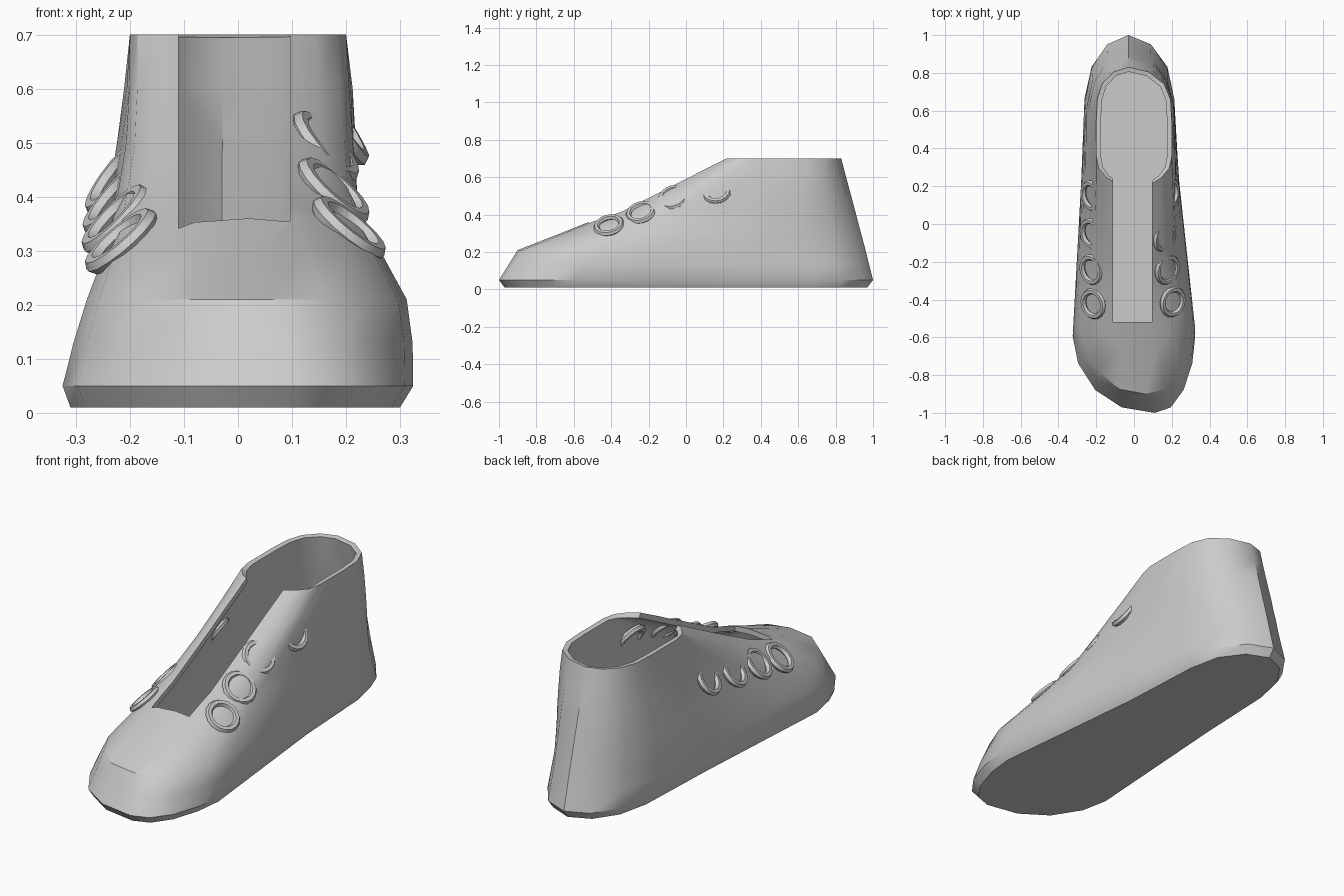
import bpy
import bmesh
from mathutils import Vector

cube = bpy.data.objects.get("Cube")
if cube:
    bpy.data.objects.remove(cube)

# Single plain grey
grey = bpy.data.materials.new("plain_grey")
grey.use_nodes = True
grey.diffuse_color = (0.6, 0.6, 0.6, 1)
grey.node_tree.nodes["Principled BSDF"].inputs["Base Color"].default_value = grey.diffuse_color


def lerp(a, b, t):
    return a + (b - a) * t


def activate(ob):
    bpy.ops.object.select_all(action="DESELECT")
    ob.select_set(True)
    bpy.context.view_layer.objects.active = ob


def finish(ob, name, angle):
    ob.name = ob.data.name = name
    ob.data.materials.clear()
    ob.data.materials.append(grey)
    activate(ob)
    bpy.ops.object.shade_smooth_by_angle(angle=angle)


# Half outline, toe to heel: share of width, share of length at sole and at collar
OUTLINE = [(0, 0, 0), (0.4, 0.015, 0.01), (0.72, 0.06, 0.07), (0.93, 0.13, 0.15),
           (1, 0.2, 0.25), (1, 0.4, 0.4), (1, 0.62, 0.55), (0.97, 0.84, 0.73),
           (0.82, 0.92, 0.86), (0.47, 0.977, 0.96), (0, 1, 1)]

# Levels: height, toe y, heel y, toe offset, front widths left/right of x=0, heel widths
LEVELS = [(0.01, -0.97, 0.97, 0.1, 0.31, 0.30, 0.25, 0.20),
          (0.05, -1, 1, 0.11, 0.325, 0.325, 0.27, 0.22),
          (0.13, -0.95, 0.98, 0.09, 0.305, 0.325, 0.268, 0.22),
          (0.21, -0.9, 0.96, 0.06, 0.28, 0.315, 0.265, 0.22),
          (0.30, -0.67, 0.936, 0.03, 0.245, 0.265, 0.26, 0.22),
          (0.36, -0.52, 0.92, 0.02, 0.23, 0.235, 0.25, 0.22),
          (0.41, -0.38, 0.907, 0, 0.22, 0.22, 0.245, 0.22),
          (0.5, -0.2, 0.883, 0, 0.205, 0.212, 0.23, 0.22),
          (0.6, 0, 0.856, 0, 0.2, 0.205, 0.215, 0.215),
          (0.7, 0.2, 0.83, 0, 0.2, 0.2, 0.2, 0.2)]


def level_points(z, toe, heel, offset, fl, fr, hl, hr):
    up = z / LEVELS[-1][0]
    pts = []
    for side, front, back in ((1, fr, hr), (-1, fl, hl)):
        rows = OUTLINE if side > 0 else OUTLINE[-2:0:-1]
        for u, low, high in rows:
            v = lerp(low, high, up)
            width = lerp(front, back, min(max((v - 0.2) / 0.5, 0), 1))
            shift = lerp(offset, -0.03, v) * (1 - u)
            pts.append((side * u * width + shift, lerp(toe, heel, v), z))
    return pts


# Shoe shell, lofted from sole to collar
bm = bmesh.new()
rings = [[bm.verts.new(p) for p in level_points(*lv)] for lv in LEVELS]
n = len(rings[0])
bm.faces.new(rings[0])
for a, b in zip(rings, rings[1:]):
    for i in range(n):
        j = (i + 1) % n
        bm.faces.new((a[i], a[j], b[j], b[i]))
bmesh.ops.recalc_face_normals(bm, faces=bm.faces)
mesh = bpy.data.meshes.new("shoe_body")
bm.to_mesh(mesh)
bm.free()
shoe = bpy.data.objects.new("shoe_body", mesh)
bpy.context.collection.objects.link(shoe)

# Eyelet positions snapped to the outer skin
EYELETS = [((-0.21, -0.42, 0.31), (-0.65, -0.2, 0.75), 0),
           ((-0.21, -0.24, 0.35), (-0.7, -0.2, 0.7), 0),
           ((-0.21, -0.05, 0.39), (-0.75, -0.2, 0.65), 0),
           ((-0.21, 0.15, 0.43), (-0.8, -0.2, 0.6), 0),
           ((0.2, -0.41, 0.335), (0.62, -0.2, 0.76), 0),
           ((0.175, -0.24, 0.41), (0.66, -0.25, 0.74), 0.005),
           ((0.15, -0.06, 0.48), (0.72, -0.25, 0.65), 0.02),
           ((0.18, 0.16, 0.54), (0.84, -0.1, 0.54), 0.025)]
snapped = []
for pos, normal, sink in EYELETS:
    direction = Vector(normal).normalized()
    hit = shoe.closest_point_on_mesh(Vector(pos))[1]
    snapped.append((hit - direction * sink, direction))

# Hollow wall and the tongue slot
wall = shoe.modifiers.new("wall", "SOLIDIFY")
wall.thickness = 0.025
wall.offset = -1
bpy.ops.mesh.primitive_cube_add(size=1, location=(-0.007, -0.1, 0.5))
cutter = bpy.context.object
cutter.name = "slot_cutter"
cutter.scale = (0.207, 0.84, 0.8)
cutter.hide_render = True
slot = shoe.modifiers.new("slot", "BOOLEAN")
slot.operation = "DIFFERENCE"
slot.solver = "EXACT"
slot.object = cutter
activate(shoe)
for name in ("wall", "slot"):
    bpy.ops.object.modifier_apply(modifier=name)
bpy.data.objects.remove(cutter)
finish(shoe, "shoe_body", 0.6)

# Lace eyelets
for i, (centre, direction) in enumerate(snapped):
    bpy.ops.mesh.primitive_torus_add(
        major_radius=0.068, minor_radius=0.016, major_segments=16, minor_segments=6,
        location=centre, rotation=direction.to_track_quat("Z", "Y").to_euler())
    finish(bpy.context.object, f"{'right' if i < 4 else 'left'}_eyelet_{i % 4 + 1}", 0.6)
